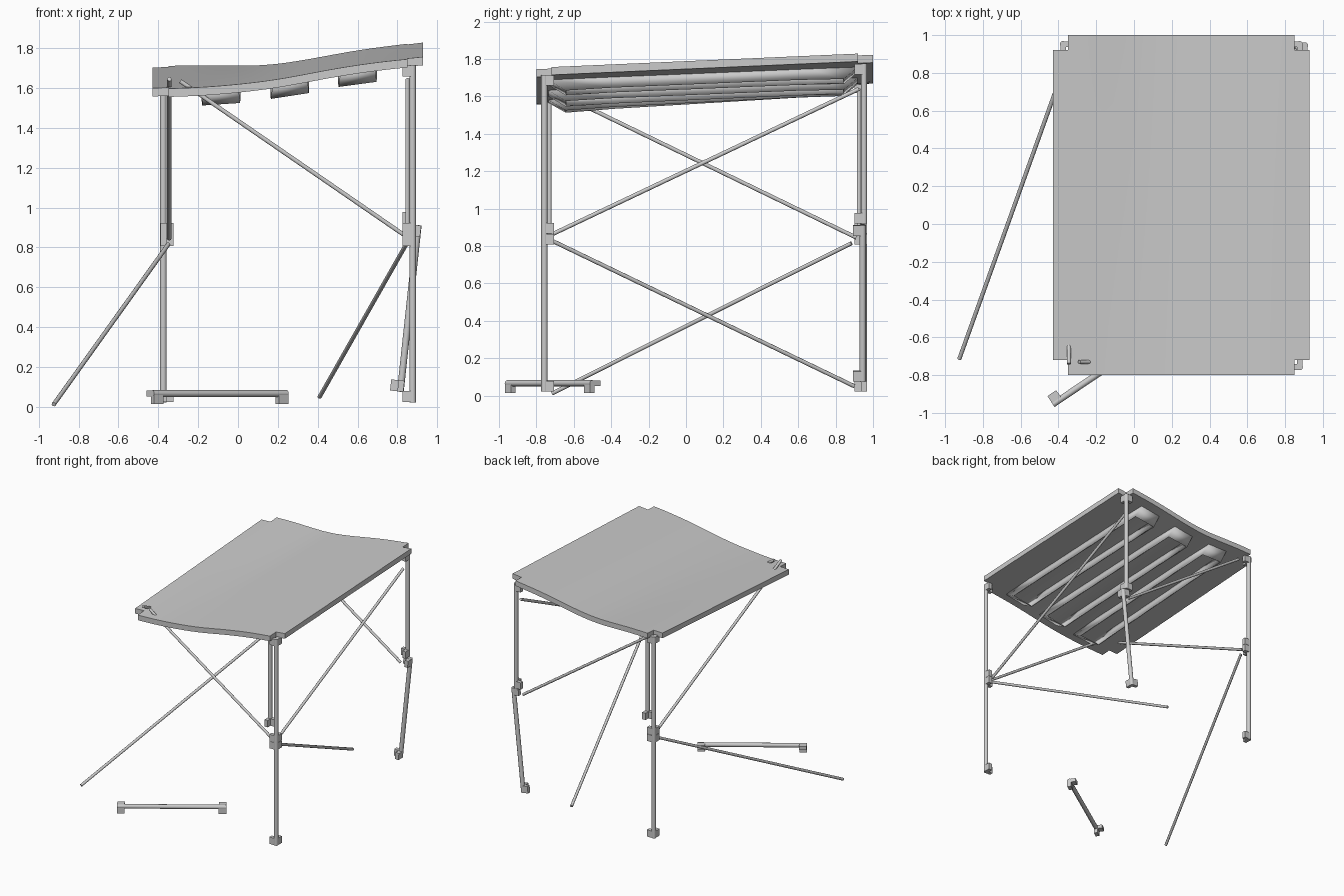
import bpy, bmesh
from mathutils import Vector, Matrix

if "Cube" in bpy.data.objects:
    bpy.data.objects.remove(bpy.data.objects["Cube"])

THICK = 0.042
# wavy roof profile (x, z) along the front and back edges
FRONT = [(-.43, 1.595), (-.2, 1.602), (0, 1.618), (.2, 1.643), (.5, 1.70), (.7, 1.73), (.93, 1.753)]
BACK = [(-.43, 1.708), (-.2, 1.716), (0, 1.711), (.15, 1.714), (.3, 1.735), (.6, 1.79), (.75, 1.81), (.93, 1.832)]


def interp(pts, x):
    for (x0, z0), (x1, z1) in zip(pts, pts[1:]):
        if x <= x1 or x1 == pts[-1][0]:
            return z0 + (z1 - z0) * (x - x0) / (x1 - x0)


def smooth(pts, x):
    return sum(interp(pts, x + d) for d in (-.07, 0, .07)) / 3


def roof_z(x, y):
    t = (y + .8) / 1.8
    return smooth(FRONT, x) * (1 - t) + smooth(BACK, x) * t


def finish(name, bm, angle=0.6):
    bmesh.ops.recalc_face_normals(bm, faces=bm.faces)
    me = bpy.data.meshes.new(name)
    bm.to_mesh(me)
    bm.free()
    ob = bpy.data.objects.new(name, me)
    bpy.context.collection.objects.link(ob)
    bpy.ops.object.select_all(action='DESELECT')
    ob.select_set(True)
    bpy.context.view_layer.objects.active = ob
    bpy.ops.object.shade_smooth_by_angle(angle=angle)
    return ob


def box(bm, center, size, frame):
    m = frame @ Matrix.Translation(center) @ Matrix.Diagonal((*size, 1))
    bmesh.ops.create_cube(bm, size=1, matrix=m)


def frame_along(a, b, hint):
    z = (b - a).normalized()
    y = z.cross(Vector(hint)).normalized()
    x = y.cross(z)
    m = Matrix((x, y, z)).transposed().to_4x4()
    m.translation = a
    return m


def tube(bm, length, r, sides, frame):
    bmesh.ops.create_cone(bm, cap_ends=True, segments=sides, radius1=r, radius2=r,
                          depth=length, matrix=frame @ Matrix.Translation((0, 0, length / 2)))


def half_leg(name, a, b, sx, sy, hint=(1, 0, 0)):
    """Tube with a two-finned clamp at each end; fins point to sx, sy."""
    a, b = Vector(a), Vector(b)
    m, n = frame_along(a, b, hint), (b - a).length
    bm = bmesh.new()
    tube(bm, n, .017, 12, m)
    for z in (.029, n - .029):
        box(bm, (sx * .024, 0, z), (.056, .03, .056), m)
        box(bm, (0, sy * .024, z), (.03, .056, .056), m)
    finish(name, bm)


def brace(name, a, b):
    a, b = Vector(a), Vector(b)
    bm = bmesh.new()
    tube(bm, (b - a).length, .011, 10, frame_along(a, b, (.3, .9, .1)))
    finish(name, bm, 0.8)


# roof sheet with notched corners
X0, X1, Y0, Y1, N = -.43, .93, -.8, 1.0, .08
xs = [X0] + [X0 + N + (X1 - X0 - 2 * N) * i / 20 for i in range(21)] + [X1]
ys = [Y0] + [Y0 + N + (Y1 - Y0 - 2 * N) * i / 8 for i in range(9)] + [Y1]
bm = bmesh.new()
grid = [[bm.verts.new((x, y, roof_z(x, y))) for y in ys] for x in xs]
nx, ny = len(xs) - 1, len(ys) - 1
for i in range(nx):
    for j in range(ny):
        if i in (0, nx - 1) and j in (0, ny - 1):
            continue
        bm.faces.new((grid[i][j], grid[i + 1][j], grid[i + 1][j + 1], grid[i][j + 1]))
bmesh.ops.delete(bm, geom=[v for v in bm.verts if not v.link_faces], context='VERTS')
low = bmesh.ops.extrude_face_region(bm, geom=bm.faces[:], use_keep_orig=True)
bmesh.ops.translate(bm, vec=(0, 0, -THICK), verts=[v for v in low['geom'] if isinstance(v, bmesh.types.BMVert)])
finish("roof_sheet", bm)

# open stiffening channels under the roof, with sloping ends
for k, cx in enumerate((-.085, .26, .6)):
    bm = bmesh.new()
    rows = []
    for x in (cx - .085, cx + .085):
        row = []
        for i in range(7):
            t = i / 6
            yt, yb = -.73 + 1.64 * t, -.64 + 1.48 * t
            row.append((bm.verts.new((x, yt, roof_z(x, yt) - THICK + .008)),
                        bm.verts.new((x, yb, roof_z(x, yb) - THICK - .055))))
        rows.append(row)
    for row in rows:
        for p, q in zip(row, row[1:]):
            bm.faces.new((p[0], q[0], q[1], p[1]))
    for e in (0, -1):
        p, q = rows[0][e], rows[1][e]
        bm.faces.new((p[0], q[0], q[1], p[1]))
    ob = finish("roof_channel_%d" % (k + 1), bm)
    mod = ob.modifiers.new("wall", 'SOLIDIFY')
    mod.thickness = .012
    mod.offset = -1

# intact legs: lower and upper halves meeting at the middle clamp
for name, x, y, top, sx, sy in (("front_right", .877, -.757, 1.715, -1, 1),
                                ("back_left", -.375, .952, 1.675, 1, -1)):
    half_leg(name + "_lower_leg", (x, y, .022), (x, y, .865), sx, sy)
    half_leg(name + "_upper_leg", (x, y, .865), (x, y, top), sx, sy)

# broken back right leg, with its lower half swung inward
half_leg("back_right_upper_leg", (.877, .952, .92), (.877, .952, 1.775), -1, -1)
half_leg("back_right_lower_leg", (.815, .945, .075), (.905, .945, .912), -1, -1)

# fallen half leg lying on the ground
half_leg("fallen_leg", (-.43, -.955, .066), (.245, -.5, .066), 1, 1, (0, 0, -1))

# diagonal braces, some hanging loose
brace("front_brace", (.83, -.73, .865), (-.29, -.73, 1.635))
brace("back_brace", (.83, .925, .865), (-.29, .925, 1.635))
brace("right_upper_brace", (.852, -.71, .865), (.852, .925, 1.64))
brace("left_upper_brace", (-.345, .91, .845), (-.345, -.74, 1.645))
brace("left_loose_brace", (-.35, .885, .815), (-.925, -.715, .012))
brace("right_loose_brace", (.85, -.71, .825), (.41, .9, .05))
